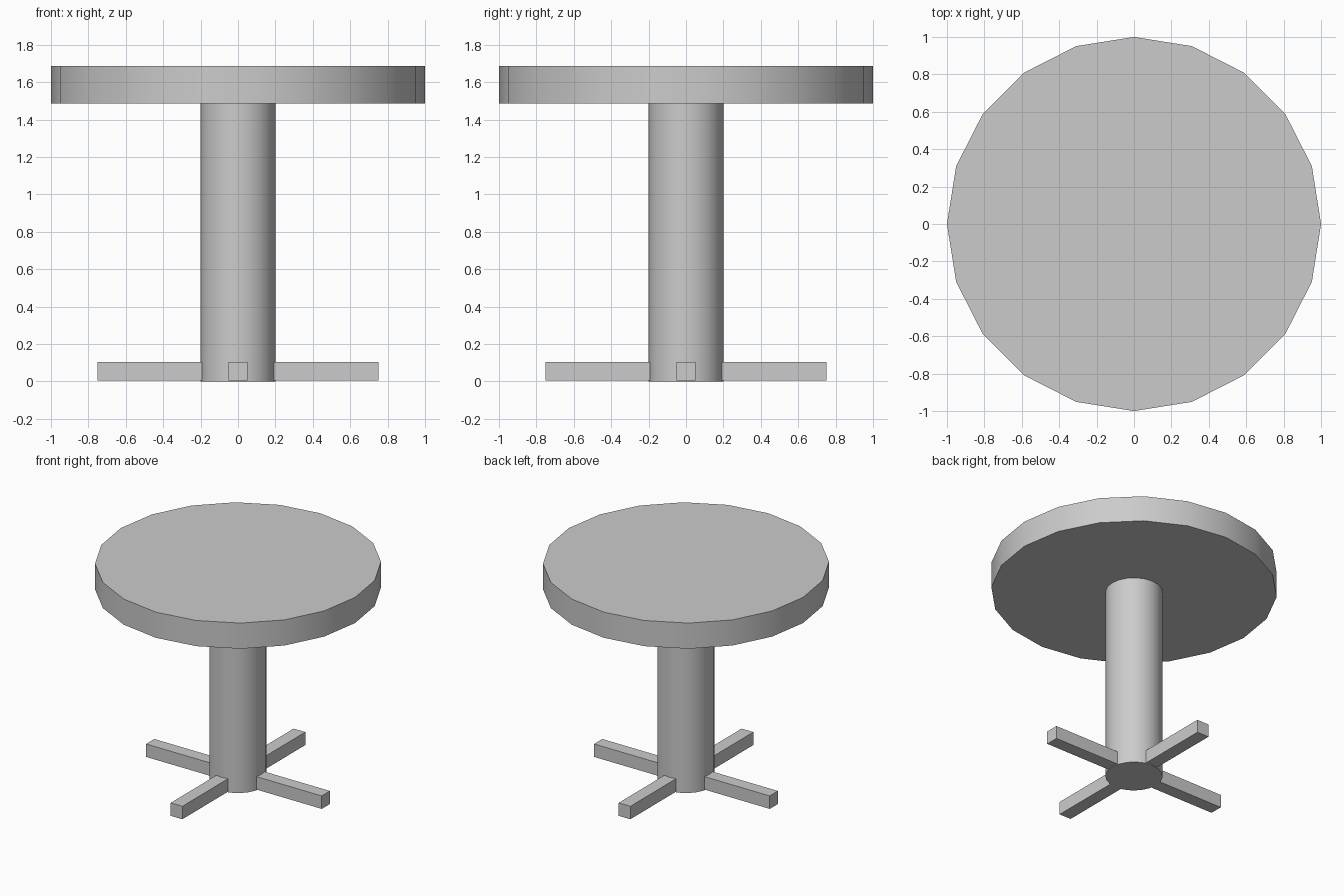
import bpy
from math import radians, pi, cos, sin

if "Cube" in bpy.data.objects:
    bpy.data.objects.remove(bpy.data.objects["Cube"])


def cylinder(name, radius, z0, z1, sides=20):
    bpy.ops.mesh.primitive_cylinder_add(vertices=sides, radius=radius, depth=z1 - z0,
                                        location=(0, 0, (z0 + z1) / 2))
    ob = bpy.context.object
    ob.name = name
    bpy.ops.object.shade_smooth_by_angle(angle=radians(30))
    return ob


# Round top and central column
cylinder("table_top", 1.0, 1.487, 1.685)
cylinder("column", 0.2, 0.0, 1.487)

# Four feet radiating from the column, just clear of the ground
inner, outer, thick = 0.1, 0.75, 0.1
for i, side in enumerate(("right", "back", "left", "front")):
    a = i * pi / 2
    mid = (inner + outer) / 2
    bpy.ops.mesh.primitive_cube_add(size=1, location=(mid * cos(a), mid * sin(a), 0.055),
                                    rotation=(0, 0, a))
    foot = bpy.context.object
    foot.name = side + "_foot"
    foot.scale = (outer - inner, thick, thick)
